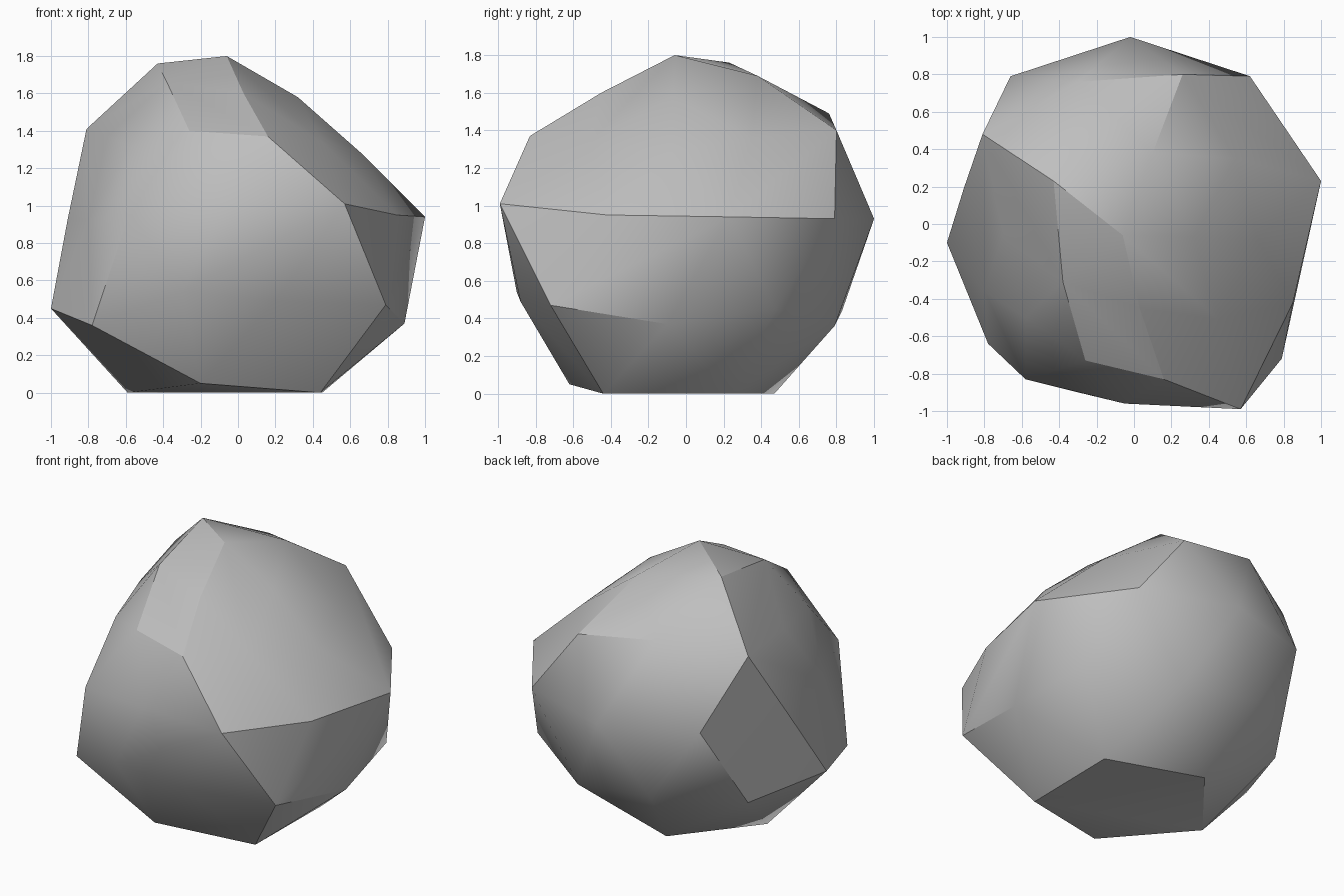
import bpy
import bmesh
import math

# Remove the default object
default_cube = bpy.data.objects.get("Cube")
if default_cube:
    bpy.data.objects.remove(default_cube, do_unlink=True)


def make_material(name, colour):
    material = bpy.data.materials.new(name)
    material.use_nodes = True
    material.diffuse_color = colour
    shader = material.node_tree.nodes["Principled BSDF"]
    shader.inputs["Base Color"].default_value = colour
    shader.inputs["Roughness"].default_value = 0.9
    return material


def make_hull(name, layers, material):
    """Wrap a faceted skin around layers of chipped corner points."""
    mesh = bpy.data.meshes.new(name)
    bm = bmesh.new()
    for layer in layers:
        for corner in layer:
            bm.verts.new(corner)
    hull = bmesh.ops.convex_hull(bm, input=list(bm.verts), use_existing_faces=False)
    leftovers = set(hull["geom_interior"]) | set(hull["geom_unused"])
    loose = [item for item in leftovers if isinstance(item, bmesh.types.BMVert)]
    bmesh.ops.delete(bm, geom=loose, context="VERTS")
    bmesh.ops.recalc_face_normals(bm, faces=list(bm.faces))
    bm.to_mesh(mesh)
    bm.free()
    mesh.materials.append(material)
    rock = bpy.data.objects.new(name, mesh)
    bpy.context.collection.objects.link(rock)
    return rock


# Flat underside that rests on the ground
base = [(-.59, -.04, 0), (-.2, -.62, .05), (.44, -.44, 0), (.45, .25, 0), (-.18, .47, 0)]

# Lower ring, where the sides start to turn under
lower = [(-1, -.1, .45), (-.78, -.64, .36), (-.3, -.9, .54), (.2, -.88, .49),
         (.79, -.72, .47), (.89, -.1, .37), (.8, .47, .45), (.27, .79, .36),
         (-.31, .83, .44), (-.78, .44, .38)]

# Widest ring around the waist
waist = [(-.8, -.36, .92), (-.58, -.83, .96), (-.05, -.96, 1.01), (.57, -.99, 1.01),
         (.85, -.42, .95), (1, .23, .94), (.62, .79, .93), (-.02, 1, .93),
         (-.66, .79, .96), (-.91, .19, .93)]

# Sloping shoulder facets
shoulder = [(-.58, -.5, 1.32), (-.26, -.73, 1.4), (.16, -.83, 1.37), (.45, -.51, 1.34),
            (.66, -.08, 1.28), (.54, .35, 1.36), (.26, .8, 1.4), (-.3, .76, 1.49),
            (-.81, .48, 1.41), (-.7, -.06, 1.37)]

# Crown, with the peak set off to one side
crown = [(-.38, -.31, 1.66), (.03, -.45, 1.6), (.32, -.07, 1.58), (.1, .38, 1.69),
         (-.43, .23, 1.76), (-.06, -.06, 1.8)]

stone_grey = make_material("stone_grey", (.52, .52, .52, 1))
boulder = make_hull("boulder", [base, lower, waist, shoulder, crown], stone_grey)

# Soften shallow facets and keep the strong creases sharp
bpy.ops.object.select_all(action="DESELECT")
boulder.select_set(True)
bpy.context.view_layer.objects.active = boulder
bpy.ops.object.shade_smooth_by_angle(angle=math.radians(30))
